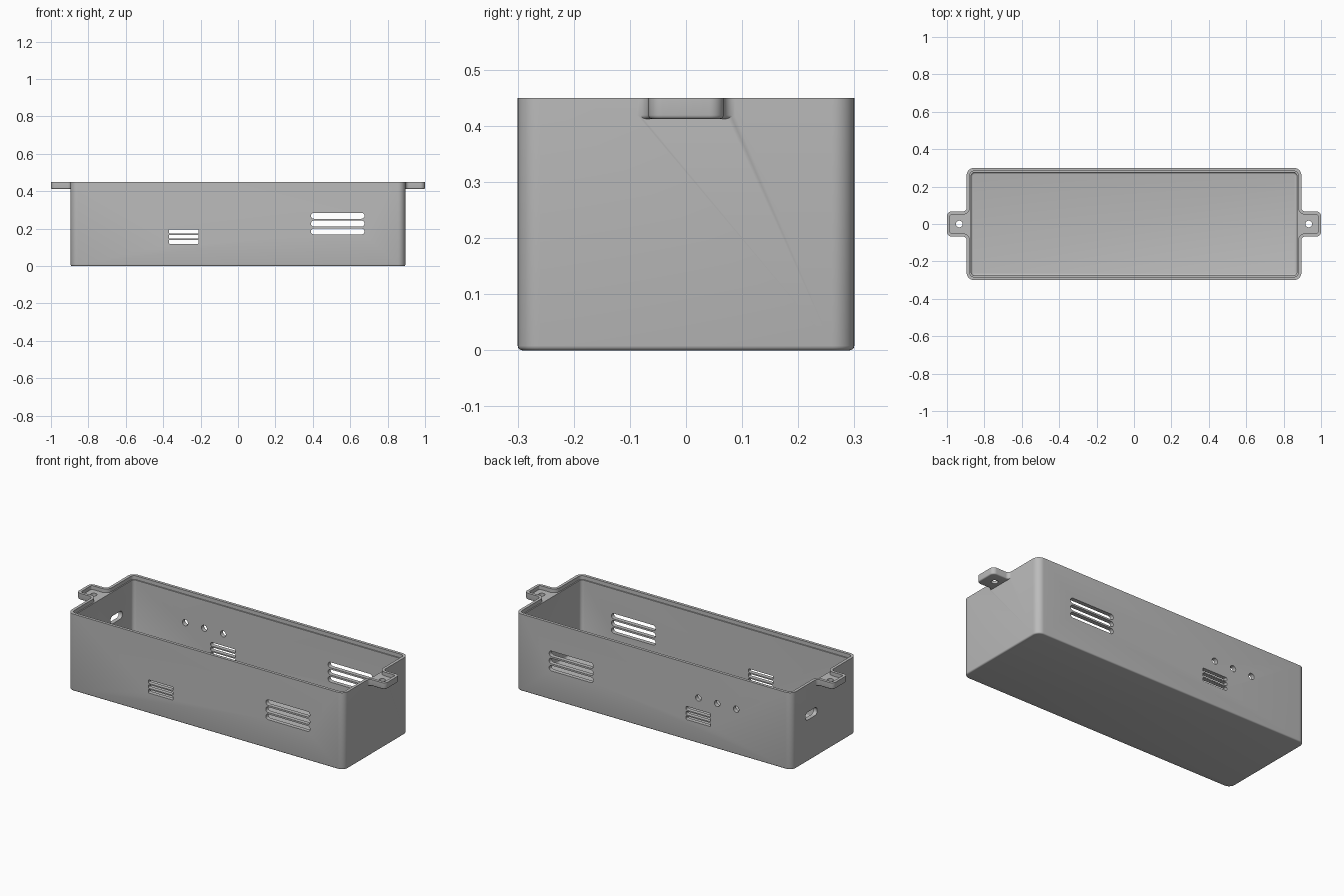
import bpy, bmesh, math

if "Cube" in bpy.data.objects:
    bpy.data.objects.remove(bpy.data.objects["Cube"])

BX, BY, H = 0.895, 0.30, 0.45      # box half sizes and height
TAB_Y, TAB_Z = 0.067, 0.412        # tab half width and underside
LIP, WALL = 0.017, 0.024           # rim lip and full wall thickness

grey = bpy.data.materials.new("mid grey")
grey.diffuse_color = (0.5, 0.5, 0.5, 1)
grey.use_nodes = True
grey.node_tree.nodes["Principled BSDF"].inputs["Base Color"].default_value = grey.diffuse_color


def arc(cx, cy, r, a0, a1, n=8):
    return [(cx + r * math.cos(math.radians(a0 + (a1 - a0) * i / n)),
             cy + r * math.sin(math.radians(a0 + (a1 - a0) * i / n)))
            for i in range(n + 1)]


def rounded(cx, cy, hx, hy, r, n=8):
    pts = []
    for sx, sy, a in ((1, 1, 0), (-1, 1, 90), (-1, -1, 180), (1, -1, 270)):
        pts += arc(cx + sx * (hx - r), cy + sy * (hy - r), r, a, a + 90, n)
    return pts


def circle(cx, cy, r):
    return arc(cx, cy, r, 0, 360, 24)[:-1]


def tab_edge(off):
    """Upper half of a tab outline: tip corner, then fillet into the wall."""
    return (arc(0.975, TAB_Y - 0.025, 0.025 - off, 0, 90) +
            arc(BX + 0.02, TAB_Y + 0.02, 0.02 + off, 270, 180))


def prism(name, pts, lo, hi, axis='z', round_bottom=0):
    place = {'z': lambda u, v, w: (u, v, w),
             'y': lambda u, v, w: (u, w, v),
             'x': lambda u, v, w: (w, u, v)}[axis]
    bm = bmesh.new()
    rings = [[bm.verts.new(place(u, v, w)) for u, v in pts] for w in (lo, hi)]
    bottom = bm.faces.new(rings[0])
    bm.faces.new(rings[1])
    n = len(pts)
    for i in range(n):
        j = (i + 1) % n
        bm.faces.new((rings[0][i], rings[0][j], rings[1][j], rings[1][i]))
    bmesh.ops.remove_doubles(bm, verts=bm.verts[:], dist=1e-5)
    bmesh.ops.recalc_face_normals(bm, faces=bm.faces[:])
    if round_bottom:
        bmesh.ops.bevel(bm, geom=list(bottom.edges), offset=round_bottom,
                        segments=3, profile=0.5, affect='EDGES')
    mesh = bpy.data.meshes.new(name)
    bm.to_mesh(mesh)
    bm.free()
    mesh.materials.append(grey)
    ob = bpy.data.objects.new(name, mesh)
    bpy.context.collection.objects.link(ob)
    return ob


def combine(target, other, operation):
    mod = target.modifiers.new("bool", 'BOOLEAN')
    mod.object, mod.operation, mod.solver = other, operation, 'EXACT'
    bpy.context.view_layer.objects.active = target
    bpy.ops.object.modifier_apply(modifier=mod.name)
    bpy.data.objects.remove(other)


# Box with rounded corners
case = prism("enclosure_case", rounded(0, 0, BX, BY, 0.04), 0, H, round_bottom=0.008)

# Mounting tabs at both ends
edge = tab_edge(0)
half = edge + [(0.878, edge[-1][1])]
outline = half + [(x, -y) for x, y in reversed(half)]
for s in (1, -1):
    combine(case, prism("tab", [(s * x, y) for x, y in outline],
                        TAB_Z, H, round_bottom=0.007), 'UNION')

# Main cavity
cavity = rounded(0, 0, BX - WALL, BY - WALL, 0.02)
combine(case, prism("cavity", cavity, 0.022, 0.6, round_bottom=0.01), 'DIFFERENCE')

# Lid recess running around the rim and out into the tabs
q = tab_edge(LIP) + arc(BX - 0.04, BY - 0.04, 0.04 - LIP, 0, 90)
upper = q + [(-x, y) for x, y in reversed(q)]
recess = upper + [(-x, -y) for x, y in upper]
combine(case, prism("recess", recess, 0.428, 0.6), 'DIFFERENCE')

# Screw holes in the tabs
for s in (1, -1):
    combine(case, prism("screw_hole", circle(s * 0.934, 0, 0.018), 0.35, 0.6), 'DIFFERENCE')

# Vent slots through front and back walls
for cx, cz, hx, hz, pitch, r in ((-0.29, 0.157, 0.08, 0.0105, 0.028, 0.006),
                                 (0.533, 0.227, 0.143, 0.016, 0.042, 0.0155)):
    for k in (-1, 0, 1):
        slot = rounded(cx, cz + k * pitch, hx, hz, r, 5)
        combine(case, prism("slot", slot, -0.4, 0.4, 'y'), 'DIFFERENCE')

# Three round holes in the back wall
for x in (-0.29, -0.412, -0.535):
    combine(case, prism("back_hole", circle(x, 0.265, 0.018), 0.2, 0.4, 'y'), 'DIFFERENCE')

# Cable port in the left wall
combine(case, prism("port", rounded(0.12, 0.265, 0.055, 0.023, 0.022), -1, -0.8, 'x'),
        'DIFFERENCE')

# Smooth the rounded corners, keep edges crisp
bpy.ops.object.select_all(action='DESELECT')
case.select_set(True)
bpy.context.view_layer.objects.active = case
bpy.ops.object.shade_smooth_by_angle(angle=math.radians(35))
